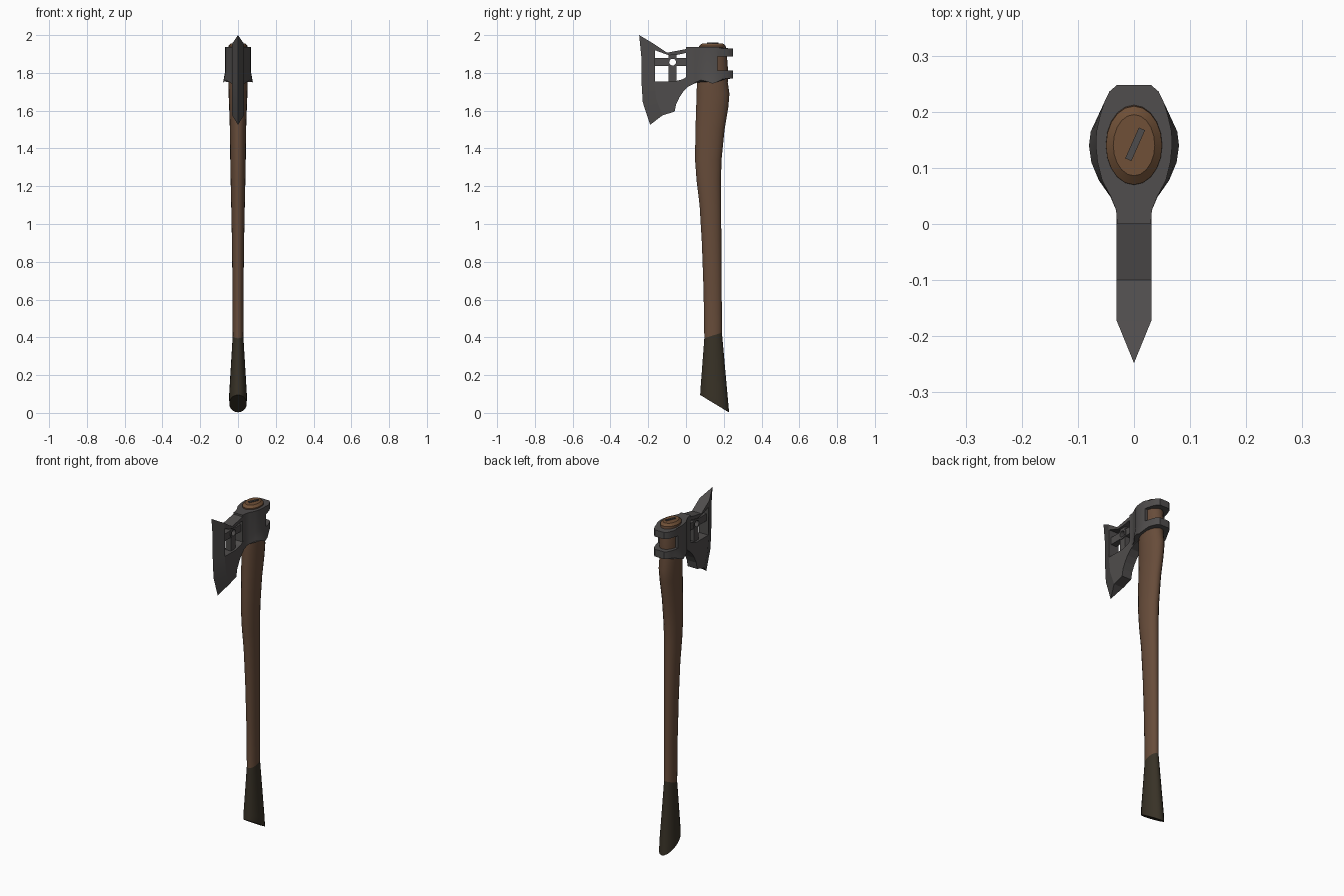
import bpy, bmesh, math

if "Cube" in bpy.data.objects:
    bpy.data.objects.remove(bpy.data.objects["Cube"])


def material(name, rgb):
    m = bpy.data.materials.new(name)
    m.diffuse_color = (*rgb, 1)
    m.use_nodes = True
    m.node_tree.nodes["Principled BSDF"].inputs["Base Color"].default_value = m.diffuse_color
    return m


WOOD = material("brown wood", (0.135, 0.072, 0.042))
END = material("end grain wood", (0.16, 0.08, 0.038))
GRIP = material("dark grip", (0.040, 0.032, 0.020))
STEEL = material("dark steel", (0.078, 0.073, 0.072))


def finish(bm, name, mats, angle=None):
    bmesh.ops.recalc_face_normals(bm, faces=bm.faces)
    me = bpy.data.meshes.new(name)
    bm.to_mesh(me)
    bm.free()
    ob = bpy.data.objects.new(name, me)
    bpy.context.collection.objects.link(ob)
    for m in mats:
        me.materials.append(m)
    bpy.ops.object.select_all(action='DESELECT')
    ob.select_set(True)
    bpy.context.view_layer.objects.active = ob
    if angle:
        bpy.ops.object.shade_smooth_by_angle(angle=math.radians(angle))
    return ob


def loft(name, rings, mats, angle=None, rule=None):
    """Skin closed rings of points, capping both ends."""
    bm = bmesh.new()
    vs = [[bm.verts.new(p) for p in r] for r in rings]
    n = len(vs[0])
    for k in range(len(vs) - 1):
        for i in range(n):
            j = (i + 1) % n
            f = bm.faces.new((vs[k][i], vs[k][j], vs[k + 1][j], vs[k + 1][i]))
            f.material_index = rule(k) if rule else 0
    for k in (0, -1):
        f = bm.faces.new(vs[k])
        f.material_index = rule(k if k == 0 else len(vs) - 2) if rule else 0
    return finish(bm, name, mats, angle)


def prism(name, outline, half, angle=None):
    """Extrude a y-z outline across x."""
    return loft(name, [[(x, y, z) for y, z in outline] for x in (-half, half)],
                [STEEL], angle)


def cut(ob, cutter):
    mod = ob.modifiers.new("cut", 'BOOLEAN')
    mod.operation, mod.solver, mod.object = 'DIFFERENCE', 'EXACT', cutter
    bpy.ops.object.select_all(action='DESELECT')
    ob.select_set(True)
    bpy.context.view_layer.objects.active = ob
    bpy.ops.object.modifier_apply(modifier=mod.name)
    bpy.data.objects.remove(cutter)


def circle(cy, cz, r, n):
    return [(cy + r * math.cos(2 * math.pi * i / n),
             cz + r * math.sin(2 * math.pi * i / n)) for i in range(n)]


# Handle: front y, front z, back y, back z, half width
stations = [
    (0.088, 0.087, 0.215, 0.010, 0.040), (0.075, 0.095, 0.228, 0.003, 0.046),
    (0.077, 0.13, 0.223, 0.06, 0.047), (0.097, 0.395, 0.190, 0.425, 0.028),
    (0.093, 0.65, 0.189, 0.65, 0.029), (0.084, 0.90, 0.187, 0.90, 0.032),
    (0.072, 1.10, 0.186, 1.10, 0.036), (0.056, 1.23, 0.185, 1.23, 0.039),
    (0.048, 1.34, 0.188, 1.34, 0.041), (0.050, 1.50, 0.204, 1.50, 0.043),
    (0.054, 1.62, 0.224, 1.62, 0.047), (0.056, 1.69, 0.230, 1.69, 0.050),
    (0.058, 1.75, 0.221, 1.75, 0.051), (0.066, 1.82, 0.222, 1.82, 0.051),
    (0.069, 1.90, 0.216, 1.90, 0.051), (0.070, 1.943, 0.210, 1.943, 0.050),
    (0.086, 1.956, 0.195, 1.956, 0.037)]
N = 20
rings = []
for yf, zf, yb, zb, w in stations:
    ring = []
    for i in range(N):
        a = 2 * math.pi * i / N
        t = 0.5 - 0.5 * math.cos(a)
        ring.append((w * math.sin(a), yf + (yb - yf) * t, zf + (zb - zf) * t))
    rings.append(ring)
top = len(stations) - 2
loft("handle", rings, [WOOD, GRIP, END], 35,
     lambda k: 1 if k < 3 else (2 if k >= top else 0))

# Steel wedge driven into the handle top
c, s = math.cos(math.radians(66)), math.sin(math.radians(66))
loft("wedge", [[(0.002 + u * c - v * s, 0.142 + u * s + v * c, z)
                for u, v in ((-0.03, -0.006), (0.03, -0.006), (0.03, 0.006), (-0.03, 0.006))]
               for z in (1.94, 1.961)], [STEEL])

# Blade cheek with its window opening
bevel = [(-0.172, 1.955), (-0.17, 1.85), (-0.168, 1.75), (-0.157, 1.66), (-0.125, 1.575)]
cheek = prism("blade_cheek", bevel + [
    (-0.06, 1.595), (-0.052, 1.635), (-0.035, 1.67), (-0.015, 1.70), (0.012, 1.728),
    (0.06, 1.75), (0.06, 1.935), (0.0, 1.926), (-0.10, 1.907)], 0.031)
cut(cheek, prism("window_cutter", [
    (-0.165, 1.92), (-0.165, 1.755), (-0.06, 1.755), (-0.02, 1.765), (0.022, 1.79),
    (0.022, 1.91), (-0.05, 1.895), (-0.09, 1.893)], 0.2))

# Sharpened edge: bevel line tapering to the cutting line
edge = [(-0.248, 2.0), (-0.236, 1.88), (-0.236, 1.76), (-0.229, 1.645), (-0.19, 1.525)]
loft("cutting_edge", [[(0, ey, ez), (0.031, by, bz), (-0.031, by, bz)]
                      for (ey, ez), (by, bz) in zip(edge, bevel)], [STEEL], 25)

# Cross bars and pierced boss inside the window
y0, z0 = -0.071, 1.857
b = 0.021
cross = prism("window_cross", [
    (y0 - b, 1.75), (y0 + b, 1.75), (y0 + b, z0 - b), (0.03, z0 - b), (0.03, z0 + b),
    (y0 + b, z0 + b), (y0 + b, 1.90), (y0 - b, 1.90), (y0 - b, z0 + b),
    (-0.168, z0 + b), (-0.168, z0 - b), (y0 - b, z0 - b)], 0.018)
boss = prism("cross_boss", circle(y0, z0, 0.029, 16), 0.022, 35)
for part in (cross, boss):
    cut(part, prism("hole_cutter", circle(y0, z0, 0.018, 16), 0.2))

# Socket around the handle: half plan (x, y, lower edge z, flare)
plan = [(0.030, 0.0, 1.735, 1), (0.032, 0.025, 1.742, 1), (0.041, 0.048, 1.75, 1.02),
        (0.057, 0.078, 1.762, 1.1), (0.065, 0.11, 1.755, 1.17), (0.068, 0.14, 1.743, 1.18),
        (0.067, 0.165, 1.752, 1.15), (0.060, 0.195, 1.768, 1.05), (0.053, 0.217, 1.77, 1),
        (0.044, 0.236, 1.77, 1), (0.030, 0.248, 1.77, 1)]
full = plan + [(-x, y, z, f) for x, y, z, f in reversed(plan)]
socket = loft("socket", [
    [(x * f, y, z) for x, y, z, f in full],
    [(x * (1 + (f - 1) * 0.7), y, z + 0.018) for x, y, z, f in full],
    [(x, y, 1.81) for x, y, z, f in full],
    [(x, y, 1.936 if y < 0.17 else 1.928) for x, y, z, f in full]], [STEEL], 30)
cut(socket, prism("notch_cutter", [(0.168, 1.813), (0.4, 1.813), (0.4, 1.888), (0.168, 1.888)], 0.3))
